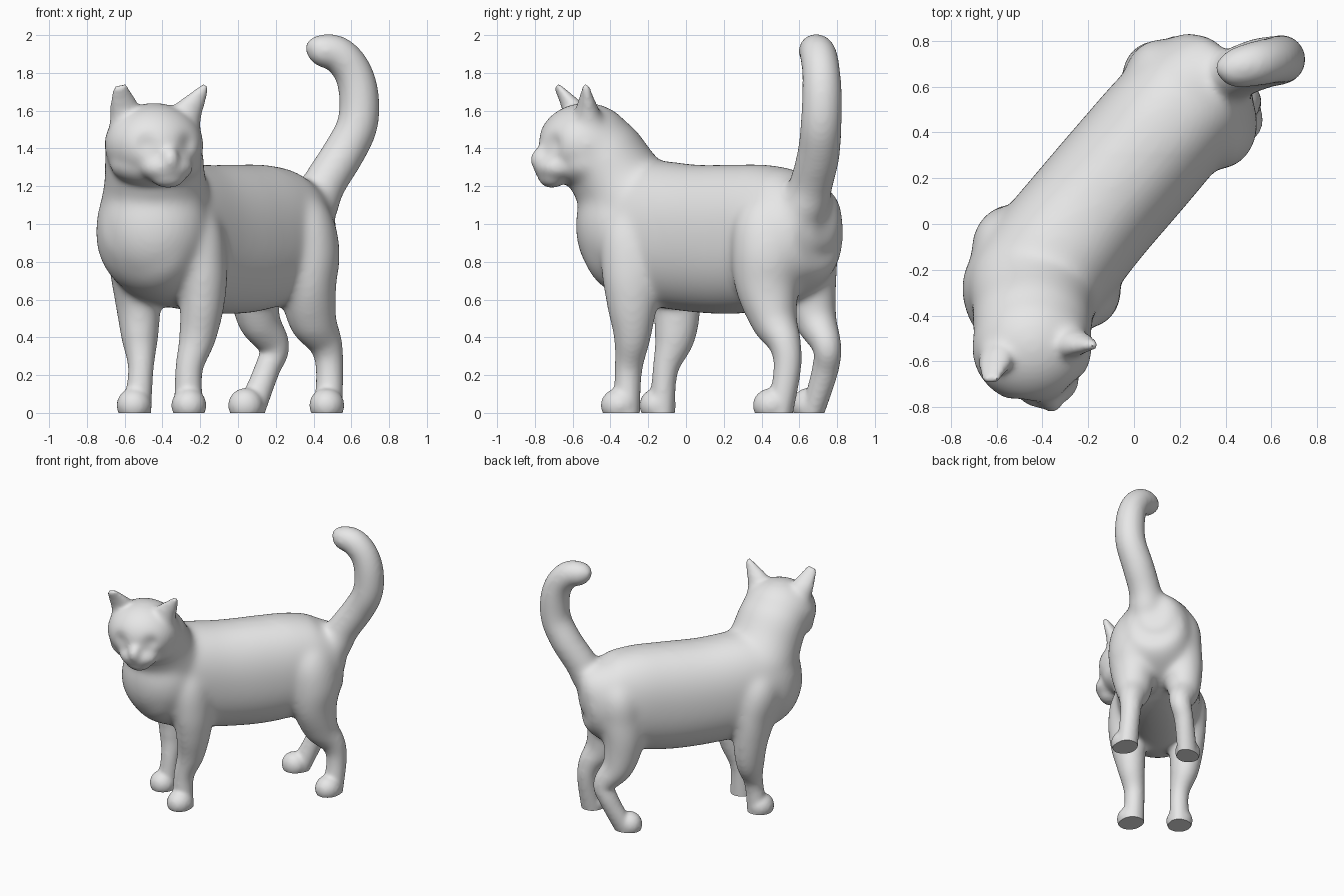
import bpy, bmesh, math
from mathutils import Vector, Matrix

bm = bmesh.new()
AXIS = Vector((0.65, 0.76, 0))      # chest to rump
SIDE = Vector((0.76, -0.65, 0))     # across the body


def spline(rows, steps=8):
    """Catmull-Rom through rows of numbers."""
    rows = [Vector(r) for r in rows]
    out = []
    for i in range(len(rows) - 1):
        p1, p2 = rows[i], rows[i + 1]
        p0 = rows[i - 1] if i else p1 * 2 - p2
        p3 = rows[i + 2] if i + 2 < len(rows) else p2 * 2 - p1
        for k in range(steps):
            t = k / steps
            out.append(0.5 * (2 * p1 + (p2 - p0) * t + (2 * p0 - 5 * p1 + 4 * p2 - p3) * t * t
                              + (3 * p1 - p0 - 3 * p2 + p3) * t ** 3))
    return out + [rows[-1]]


def tube(rows, side, square=1.0, n=48):
    """Loft of ovals: each row is x, y, z, half width along side, half depth."""
    pts = spline(rows)
    rings = []
    for i, p in enumerate(pts):
        c = Vector(p[:3])
        t = (Vector(pts[min(i + 1, len(pts) - 1)][:3]) - Vector(pts[max(i - 1, 0)][:3])).normalized()
        u = (Vector(side) - t * t.dot(Vector(side))).normalized()
        v = t.cross(u)
        a, b = max(p[3], 0.005), max(p[4], 0.005)
        ring = []
        for k in range(n):
            co, si = math.cos(2 * math.pi * k / n), math.sin(2 * math.pi * k / n)
            co = math.copysign(abs(co) ** square, co)
            si = math.copysign(abs(si) ** square, si)
            ring.append(bm.verts.new(c + u * a * co + v * b * si))
        rings.append(ring)
    for r0, r1 in zip(rings, rings[1:]):
        for k in range(n):
            bm.faces.new((r0[k], r0[(k + 1) % n], r1[(k + 1) % n], r1[k]))
    bm.faces.new(rings[0][::-1])
    bm.faces.new(rings[-1])


def ball(center, radii, yaw=0):
    m = (Matrix.Translation(center) @ Matrix.Rotation(math.radians(yaw), 4, 'Z')
         @ Matrix.Diagonal((*radii, 1)))
    bmesh.ops.create_uvsphere(bm, u_segments=40, v_segments=28, radius=1, matrix=m)


# torso: distance along axis, offset across, height, half width, half height
torso = [(-0.76, -0.11, 1.03, 0.10, 0.12), (-0.71, -0.125, 1.02, 0.20, 0.23),
         (-0.60, -0.145, 1.00, 0.285, 0.33), (-0.40, -0.165, 0.96, 0.30, 0.38),
         (-0.10, -0.175, 0.925, 0.295, 0.39), (0.20, -0.175, 0.92, 0.295, 0.395),
         (0.45, -0.175, 0.94, 0.29, 0.375), (0.64, -0.17, 0.97, 0.265, 0.32),
         (0.77, -0.165, 1.00, 0.20, 0.22), (0.83, -0.16, 1.00, 0.10, 0.12)]
tube([(*(AXIS * s + SIDE * o)[:2], z, a, b) for s, o, z, a, b in torso], SIDE, 0.9)

# chest, neck and head
ball((-0.44, -0.35, 0.99), (0.285, 0.235, 0.32))
tube([(-0.41, -0.13, 0.98, 0.20, 0.18), (-0.43, -0.25, 1.07, 0.29, 0.26),
      (-0.44, -0.37, 1.24, 0.268, 0.24), (-0.445, -0.46, 1.40, 0.255, 0.215),
      (-0.445, -0.52, 1.50, 0.20, 0.15)], (1, 0, 0))
ball((-0.445, -0.53, 1.42), (0.265, 0.255, 0.22), 15)
ball((-0.435, -0.55, 1.32), (0.25, 0.18, 0.13), 15)

# muzzle, nose bridge and chin
ball((-0.38, -0.69, 1.30), (0.145, 0.115, 0.085), 15)
ball((-0.365, -0.755, 1.34), (0.055, 0.07, 0.075), 15)
ball((-0.37, -0.71, 1.24), (0.09, 0.07, 0.05), 15)

# ears
tube([(-0.31, -0.515, 1.50, 0.115, 0.095), (-0.27, -0.52, 1.58, 0.088, 0.07),
      (-0.222, -0.525, 1.655, 0.055, 0.04), (-0.168, -0.53, 1.735, 0.017, 0.017)], (0.95, 0.3, 0))
tube([(-0.575, -0.565, 1.50, 0.115, 0.095), (-0.595, -0.585, 1.58, 0.088, 0.07),
      (-0.612, -0.63, 1.655, 0.065, 0.04), (-0.625, -0.685, 1.732, 0.036, 0.016)], (0.95, 0.3, 0))

# tail
tail = [(0.34, 0.56, 1.00, 0.12), (0.40, 0.62, 1.09, 0.13), (0.45, 0.66, 1.20, 0.117),
        (0.55, 0.70, 1.36, 0.112),
        (0.63, 0.715, 1.52, 0.108), (0.64, 0.72, 1.68, 0.105), (0.605, 0.715, 1.81, 0.10),
        (0.53, 0.70, 1.896, 0.097), (0.44, 0.68, 1.92, 0.085), (0.385, 0.668, 1.928, 0.055),
        (0.362, 0.66, 1.928, 0.015)]
tube([(*r, r[3]) for r in tail], (0, 1, 0))

# legs, each from inside the trunk down to the ankle
legs = [
    [(-0.32, -0.24, 1.14, 0.08, 0.09), (-0.225, -0.285, 0.97, 0.135, 0.16),
     (-0.19, -0.285, 0.76, 0.135, 0.165),
     (-0.19, -0.285, 0.58, 0.12, 0.138), (-0.215, -0.285, 0.40, 0.097, 0.097),
     (-0.26, -0.305, 0.22, 0.072, 0.072), (-0.26, -0.315, -0.03, 0.08, 0.07)],
    [(-0.48, -0.18, 1.16, 0.08, 0.09), (-0.57, -0.12, 0.98, 0.135, 0.165),
     (-0.555, -0.08, 0.76, 0.125, 0.165),
     (-0.53, -0.05, 0.58, 0.12, 0.132), (-0.52, -0.06, 0.40, 0.097, 0.107),
     (-0.515, -0.11, 0.22, 0.067, 0.067), (-0.54, -0.13, -0.03, 0.08, 0.07)],
    [(0.26, 0.50, 1.18, 0.08, 0.09), (0.345, 0.455, 1.02, 0.15, 0.19),
     (0.375, 0.44, 0.85, 0.165, 0.20),
     (0.37, 0.43, 0.68, 0.152, 0.175), (0.395, 0.465, 0.50, 0.13, 0.128),
     (0.465, 0.525, 0.36, 0.088, 0.085), (0.485, 0.535, 0.22, 0.072, 0.072),
     (0.475, 0.49, -0.03, 0.078, 0.07)],
    [(0.22, 0.58, 1.18, 0.08, 0.09), (0.13, 0.625, 1.02, 0.15, 0.17),
     (0.11, 0.635, 0.85, 0.155, 0.17),
     (0.09, 0.645, 0.68, 0.142, 0.155), (0.11, 0.685, 0.50, 0.115, 0.115),
     (0.19, 0.745, 0.35, 0.082, 0.077), (0.15, 0.735, 0.22, 0.068, 0.07),
     (0.05, 0.66, -0.03, 0.078, 0.06)]]
for leg in legs:
    tube(leg, (1, 0, 0))

# paws
for x, y, length in [(-0.26, -0.35, 0.102), (-0.55, -0.15, 0.097),
                     (0.47, 0.455, 0.102), (0.04, 0.645, 0.086)]:
    ball((x, y, 0.04), (0.093, length, 0.092))

bmesh.ops.recalc_face_normals(bm, faces=bm.faces)
mesh = bpy.data.meshes.new("cat_body")
bm.to_mesh(mesh)
bm.free()
cat = bpy.data.objects.new("cat_body", mesh)
bpy.context.collection.objects.link(cat)
bpy.context.view_layer.objects.active = cat
cat.select_set(True)

# merge the parts into one skin
remesh = cat.modifiers.new("skin", 'REMESH')
remesh.mode = 'VOXEL'
remesh.voxel_size = 0.013
soften = cat.modifiers.new("soften", 'SMOOTH')
soften.factor = 0.5
soften.iterations = 8
for name in ("skin", "soften"):
    bpy.ops.object.modifier_apply(modifier=name)


def ramp(v, lo, hi):
    return min(1.0, max(0.0, (v - lo) / (hi - lo)))


# blend shoulders, hips and neck more strongly than face, tail and lower legs
trunk = cat.vertex_groups.new(name="trunk")
for v in cat.data.vertices:
    x, y, z = v.co
    w = ramp(z, 0.42, 0.62)
    if y > 0.3:
        w *= 1 - 0.9 * ramp(z, 1.2, 1.35)
    else:
        w *= 1 - ramp(z, 1.56, 1.64)
        if z > 1.15:
            w *= 1 - 0.75 * ramp(-y, 0.5, 0.62)
    trunk.add([v.index], w, 'REPLACE')
blend = cat.modifiers.new("blend", 'SMOOTH')
blend.vertex_group = "trunk"
blend.factor = 0.5
blend.iterations = 60
bpy.ops.object.modifier_apply(modifier="blend")

# press in the eye sockets and cut the soles flat
bm = bmesh.new()
bm.from_mesh(cat.data)
inward = Vector((-0.3, 0.95, 0))
for eye in (Vector((-0.48, -0.765, 1.42)), Vector((-0.265, -0.71, 1.425))):
    for v in bm.verts:
        d = (v.co - eye).length
        if d < 0.2:
            v.co += inward * 0.022 * math.exp(-(d / 0.055) ** 2)
bmesh.ops.bisect_plane(bm, geom=bm.verts[:] + bm.edges[:] + bm.faces[:], dist=0.0001,
                       plane_co=(0, 0, 0), plane_no=(0, 0, 1), clear_inner=True)
bmesh.ops.holes_fill(bm, edges=[e for e in bm.edges if e.is_boundary], sides=0)
bm.to_mesh(cat.data)
bm.free()

grey = bpy.data.materials.new("plain_grey")
grey.diffuse_color = (0.8, 0.8, 0.8, 1)
cat.data.materials.clear()
cat.data.materials.append(grey)
bpy.ops.object.shade_smooth_by_angle(angle=math.radians(50))
